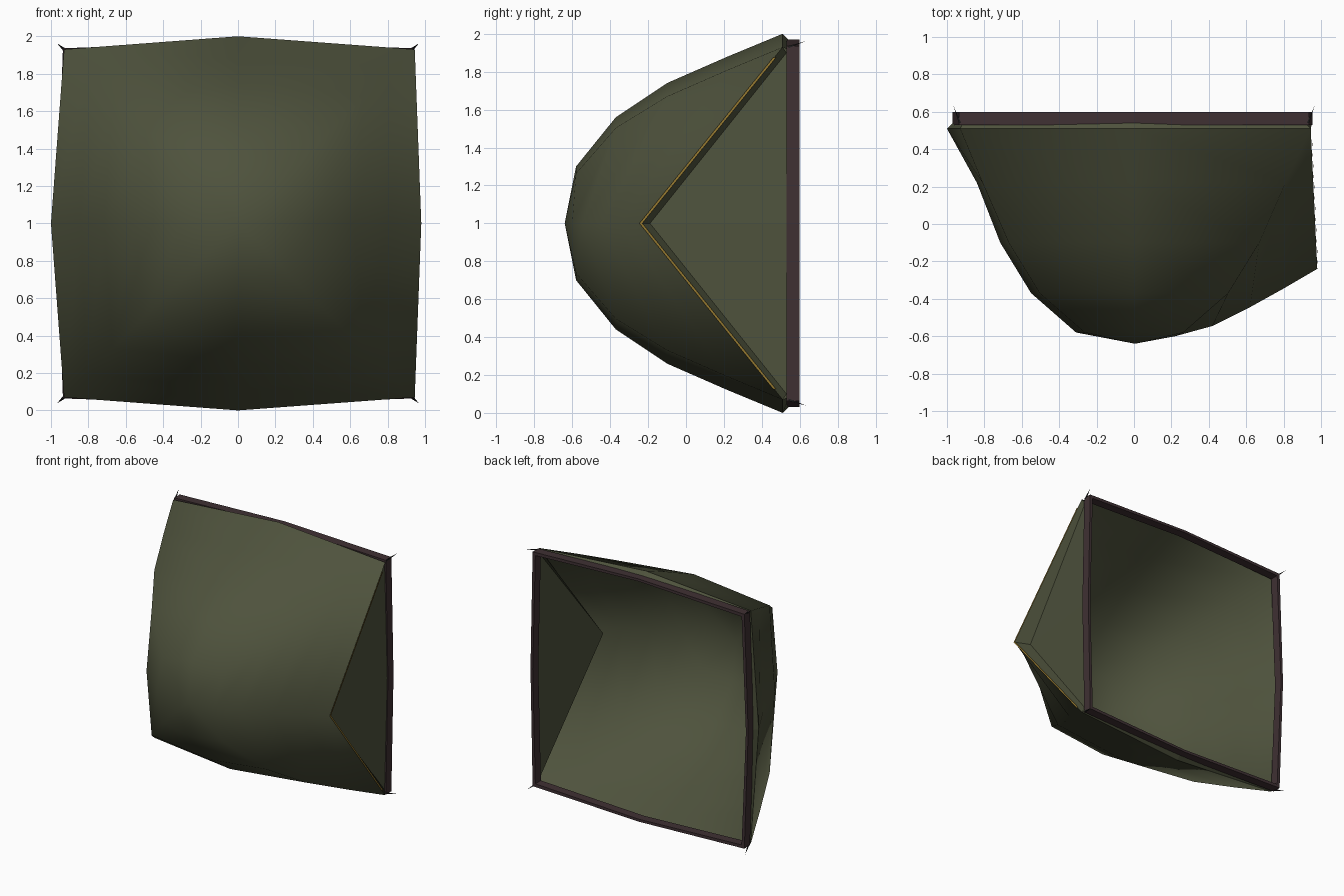
import bpy, bmesh, math
from mathutils import Vector

if "Cube" in bpy.data.objects:
    bpy.data.objects.remove(bpy.data.objects["Cube"])


def mat(name, rgb):
    m = bpy.data.materials.new(name)
    m.diffuse_color = (*rgb, 1)
    m.use_nodes = True
    m.node_tree.nodes["Principled BSDF"].inputs["Base Color"].default_value = m.diffuse_color
    return m


OLIVE = mat("olive fabric", (0.077, 0.085, 0.046))
BROWN = mat("dark brown band", (0.050, 0.030, 0.033))
GOLD = mat("gold zip", (0.30, 0.19, 0.03))
BLACK = mat("black peg", (0.013, 0.013, 0.013))


def build(name, verts, faces, material, smooth=0):
    me = bpy.data.meshes.new(name)
    me.from_pydata([tuple(v) for v in verts], [], faces)
    bm = bmesh.new()
    bm.from_mesh(me)
    bmesh.ops.recalc_face_normals(bm, faces=bm.faces)
    bm.to_mesh(me)
    bm.free()
    me.materials.append(material)
    ob = bpy.data.objects.new(name, me)
    bpy.context.collection.objects.link(ob)
    if smooth:
        bpy.ops.object.select_all(action='DESELECT')
        ob.select_set(True)
        bpy.context.view_layer.objects.active = ob
        bpy.ops.object.shade_smooth_by_angle(angle=math.radians(smooth))
    return ob


def ring(r, y, c=0.93, left=None, right=None):
    """Bulged square: right, upper right, top ... lower right."""
    k = r * c
    pts = [(right or r, 0), (k, k), (0, r), (-k, k),
           (-(left or r), 0), (-k, -k), (0, -r), (k, -k)]
    return [Vector((x, y, 1 + z)) for x, z in pts]


def bridge(a, b, n=8):
    return [(a + i, a + (i + 1) % n, b + (i + 1) % n, b + i) for i in range(n)]


# domed canopy: rings outward from the front hub, right side popped out
# (radius, y, corner ratio, left radius)
profile = [(0.30, -0.58, 0.88, 0.31), (0.56, -0.37, 0.90, 0.55),
           (0.74, -0.10, 0.905, 0.715), (0.88, 0.22, 0.92, 0.84),
           (1.0, 0.51, 0.93, 1.0)]
right_mid = [(0.22, -0.60), (0.42, -0.545), (0.62, -0.445), (0.80, -0.345), (0.98, -0.24)]
verts = [Vector((0.005, -0.64, 1))]
for (r, y, c, left), (rx, ry) in zip(profile, right_mid):
    pts = ring(r, y, c, left)
    pts[0] = Vector((rx, ry, 1))
    verts += pts
faces = [(0, 1 + i, 1 + (i + 1) % 8) for i in range(8)]
for k in range(4):
    faces += bridge(1 + 8 * k, 9 + 8 * k)
outer = verts[-8:]
for i in (1, 7):
    outer[i].x = 0.945
build("canopy", verts, faces, OLIVE, smooth=120)

# hem folded in behind the canopy edge (top, left and bottom)
hem_in = ring(0.965, 0.545, 0.945)
build("hem", outer + hem_in,
      [f for i, f in enumerate(bridge(0, 8)) if i not in (0, 7)], OLIVE)

# triangular door panel on the right, recessed behind the opening
up, lo, apex = outer[1], outer[7], outer[0]
pu, pl = Vector((0.925, 0.53, 1.90)), Vector((0.925, 0.53, 0.10))
pa, pm = Vector((0.865, -0.19, 1)), Vector((0.95, 0.54, 1))
build("door_panel", [up, apex, lo, pu, pa, pl, pm],
      [(0, 1, 4, 3), (1, 2, 5, 4), (3, 4, 6), (4, 5, 6)], OLIVE)

# gold zip strip along the door opening
off_in, off_out = Vector((0.004, 0.010, 0)), Vector((0.004, -0.006, 0))
zu, zl = up.lerp(apex, 0.06), lo.lerp(apex, 0.06)
build("zip_strip",
      [p + o for p in (zu, apex, zl) for o in (off_out, off_in)],
      [(0, 2, 3, 1), (2, 4, 5, 3)], GOLD)

# thin brown band around the open back
band = ring(0.97, 0.53, 0.965, right=0.955) + ring(0.97, 0.60, 0.965, right=0.955) \
    + ring(0.95, 0.60, 0.96, right=0.935) + ring(0.95, 0.53, 0.96, right=0.935)
build("back_band", band,
      bridge(0, 8) + bridge(8, 16) + bridge(16, 24) + bridge(24, 0), BROWN)

# small pegs at the four back corners
for sx in (-1, 1):
    for sz in (-1, 1):
        a = Vector((0.93 * sx, 0.54, 1 + 0.93 * sz))
        tip = Vector((0.967 * sx, 0.635, 1 + 0.962 * sz))
        base = [a + Vector((0.006 * dx, 0, 0.006 * dz))
                for dx, dz in ((1, 1), (-1, 1), (-1, -1), (1, -1))]
        build("corner_peg", base + [tip],
              [(0, 1, 4), (1, 2, 4), (2, 3, 4), (3, 0, 4), (3, 2, 1, 0)], BLACK)
